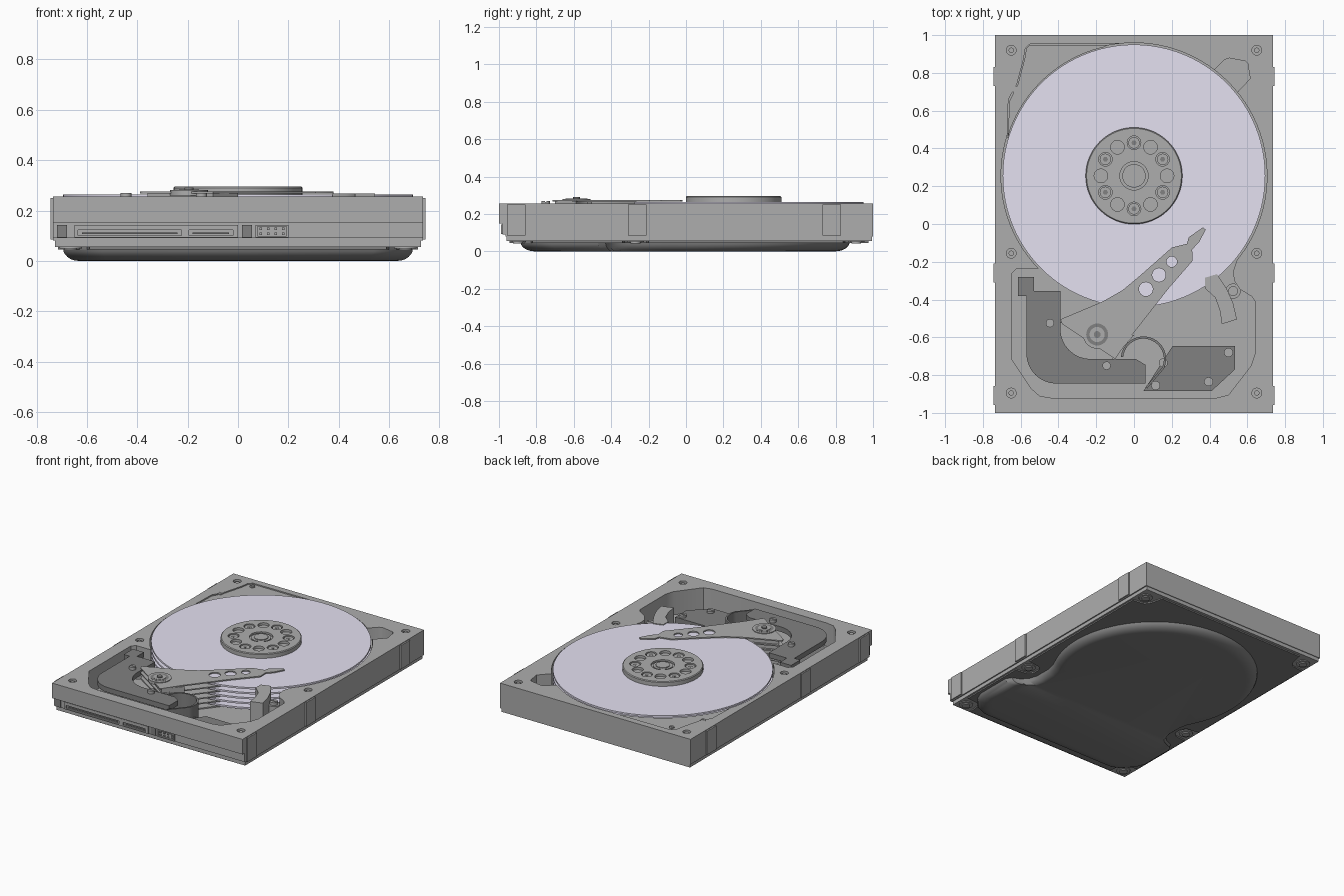
import bpy, bmesh
from math import sin, cos, radians, pi

if "Cube" in bpy.data.objects:
    bpy.data.objects.remove(bpy.data.objects["Cube"])


def material(name, r, g, b):
    m = bpy.data.materials.new(name)
    m.diffuse_color = (r, g, b, 1)
    m.use_nodes = True
    m.node_tree.nodes["Principled BSDF"].inputs["Base Color"].default_value = m.diffuse_color
    return m


LAVENDER = material("platter_lavender", 0.78, 0.75, 0.88)
DARK = material("dark_grey", 0.22, 0.22, 0.22)
MID = material("mid_grey", 0.42, 0.42, 0.42)


def loft(name, rings, mat=MID):
    """Closed solid through a list of rings with equal point counts."""
    bm = bmesh.new()
    vs = [[bm.verts.new(p) for p in ring] for ring in rings]
    n = len(vs[0])
    for a, b in zip(vs, vs[1:]):
        for i in range(n):
            bm.faces.new((a[i], a[(i + 1) % n], b[(i + 1) % n], b[i]))
    bm.faces.new(vs[0][::-1])
    bm.faces.new(vs[-1])
    bmesh.ops.recalc_face_normals(bm, faces=bm.faces)
    me = bpy.data.meshes.new(name)
    bm.to_mesh(me)
    bm.free()
    ob = bpy.data.objects.new(name, me)
    bpy.context.collection.objects.link(ob)
    if mat:
        me.materials.append(mat)
    return ob


def prism(name, pts, z0, z1, mat=MID):
    return loft(name, [[(x, y, z) for x, y in pts] for z in (z0, z1)], mat)


def arc(cx, cy, r, a0, a1, n):
    return [(cx + r * cos(radians(a0 + (a1 - a0) * i / n)),
             cy + r * sin(radians(a0 + (a1 - a0) * i / n))) for i in range(n + 1)]


def cyl(name, x, y, r, z0, z1, mat=MID, n=24):
    return prism(name, arc(x, y, r, 0, 360, n)[:-1], z0, z1, mat)


def box(name, x0, x1, y0, y1, z0, z1, mat=MID):
    return prism(name, [(x0, y0), (x1, y0), (x1, y1), (x0, y1)], z0, z1, mat)


def cut(ob, *cutters):
    for c in cutters:
        m = ob.modifiers.new("cut", 'BOOLEAN')
        m.operation, m.solver, m.object = 'DIFFERENCE', 'EXACT', c
        bpy.context.view_layer.objects.active = ob
        bpy.ops.object.modifier_apply(modifier=m.name)
        bpy.data.objects.remove(c)


def mirror(pts):
    return pts + [(-x, y) for x, y in reversed(pts) if abs(x) > 1e-4]


def screw(name, x, y, r, z0, z1, mat=MID):
    s = cyl(name, x, y, r, z0, z1, mat, 20)
    cut(s, box("slot", x - r * 1.2, x + r * 1.2, y - r * .15, y + r * .15, z1 - .005, z1 + .02))
    return s


CY = 0.255          # spindle centre
TOP = 0.255         # rim of the casting

# cast body with platter bowl, actuator bay and two corner pockets
body = box("body_casting", -.735, .735, -1, 1, .08, TOP)
bay = [(-.5, 0), (-.5, -.235), (-.62, -.235), (-.645, -.26), (-.645, -.72), (-.545, -.87),
       (-.5, -.91), (-.44, -.92), (.44, -.92), (.5, -.905), (.62, -.75), (.64, -.69),
       (.64, -.41), (.625, -.385), (.56, -.345), (.53, -.3), (.525, -.25), (.545, -.19), (.4, 0)]
left_edge = [(-.672, .44), (-.665, .66), (-.62, .74), (-.585, .87), (-.575, .93), (-.55, .953)]
cut(body,
    cyl("bowl", 0, CY, .704, .093, .5, n=96),
    prism("bay", bay, .093, .5),
    prism("left_pocket", left_edge + [(0, .955), (0, .5)], .15, .5),
    prism("right_pocket", [(.4, .79), (.43, .82), (.48, .87), (.505, .878), (.59, .862),
                           (.602, .85), (.615, .77), (.54, .69), (.4, .6)], .17, .5),
    box("front_step", -1, 1, -1.2, -.98, 0, .15),
    box("front_lower_step", -1, 1, -1.2, -.965, 0, .09))

# rim screw holes and side mounting pads
for s in (-1, 1):
    for y in (.92, -.155, -.895):
        cut(body, cyl("hole", s * .65, y, .026, .22, .3))
        cyl("rim_hole_pin", s * .65, y, .014, .215, .247)
    for y in (.78, -.26, -.907):
        box("side_pad", *sorted((s * .73, s * .745)), y - .05, y + .05, .085, .25)

# lower flange, with the stepped front edge
box("base_flange", -.727, .727, -.96, .995, .055, .08)

# bottom cover plate, notched round its six screws
plate = mirror([(0, .975), (.58, .975), (.6, .89), (.63, .85), (.715, .84), (.715, -.2), (.63, -.21),
                (.6, -.24), (.6, -.3), (.63, -.33), (.715, -.34), (.715, -.82), (.63, -.83),
                (.6, -.86), (.59, -.945), (0, -.945)])
prism("bottom_cover_plate", plate, .046, .056, DARK)
for s in (-1, 1):
    for y in (.91, -.27, -.9):
        cyl("cover_screw_seat", s * .665, y, .045, .05, .06)
        cyl("cover_screw", s * .665, y, .026, .043, .052)

# bulged bottom cover following the platter bowl
bulge = mirror(arc(0, .21, .665, 90, -24, 28) +
               [(.575, -.13), (.56, -.2), (.56, -.31), (.58, -.37), (.62, -.41), (.67, -.43),
                (.695, -.47), (.695, -.72), (.67, -.78), (.6, -.86), (.54, -.885), (0, -.885)])
rings = []
for i in range(7):
    t = i / 6 * pi / 2
    k = 1 - .09 * (1 - cos(t))
    rings.append([(x * k, y * k, .05 * (1 - sin(t))) for x, y in bulge])
loft("bottom_cover_bulge", rings, DARK)

# platter stack and spindle
for k in range(5):
    z = .263 - .035 * k
    cyl("platter", 0, CY, .695, z - .012, z, LAVENDER, 96)
cyl("spindle", 0, CY, .2, .09, .265, n=48)

# clamp hub with alternating holes and screws
hub = loft("clamp_hub", [[(x, y, z) for x, y in arc(0, CY, r, 0, 360, 64)[:-1]]
                         for r, z in ((.256, .263), (.256, .29), (.251, .295))])
for k in range(12):
    a = radians(30 * k)
    x, y = .175 * cos(a), CY + .175 * sin(a)
    cut(hub, cyl("hole", x, y, .036, .278, .32))
    if k % 2:
        cyl("clamp_screw", x, y, .03, .275, .29)
        cyl("clamp_screw_socket", x, y, .014, .28, .2915, DARK, 6)
cut(hub, cyl("centre_hole", 0, CY, .075, .283, .32, n=32))
cyl("hub_cap", 0, CY, .062, .28, .291, n=32)
cyl("hub_centre", 0, CY, .045, .285, .296, n=32)

# corner filter plate beside the platters
outer = [(-.667, .45), (-.66, .65), (-.615, .74), (-.58, .87), (-.57, .93), (-.55, .948), (-.14, .948)]
prism("corner_filter_plate", outer + arc(0, CY, .7, 103, 163, 24), .235, .25)
for x, y in ((-.53, .915), (-.635, .715)):
    screw("filter_plate_screw", x, y, .018, .245, .256)

# actuator arms interleaved with the platters
arm_pts = [(.38, -.03), (.365, -.018), (.29, -.07), (.28, -.105), (.2, -.125), (.03, -.275),
           (-.06, -.35), (-.165, -.41), (-.39, -.505), (-.38, -.53), (-.1, -.715),
           (-.02, -.6), (.18, -.345), (.31, -.195), (.308, -.135), (.345, -.095)]
for k in range(6):
    z = .268 - .035 * k
    arm = prism("actuator_arm", arm_pts, z, z + .008)
    cut(arm, *[cyl("hole", x, y, r, z - .02, z + .03)
               for x, y, r in ((.063, -.345, .037), (.132, -.27, .036), (.2, -.2, .028))])
block = [(-.36, -.51), (-.2, -.44), (-.12, -.445)] + arc(.02, -.45, .14, 180, 262, 10) + [(-.1, -.7)]
prism("actuator_block", block, .093, .27)
for r, z, m in ((.075, .281, MID), (.058, .279, DARK), (.04, .284, MID), (.018, .288, DARK)):
    cyl("pivot_bearing", -.195, -.585, r, .26, z, m, 32) if m is MID else \
        cyl("pivot_recess", -.195, -.585, r, .26, z + .003, m, 32)

# L-shaped magnet plates above and below the voice coil
magnet = ([(-.615, -.28), (-.53, -.28), (-.53, -.355), (-.39, -.355)] +
          arc(-.23, -.555, .16, 180, 270, 8) +
          [(.01, -.715), (.06, -.745), (.06, -.845)] +
          arc(-.41, -.685, .16, 270, 180, 8) + [(-.57, -.38), (-.615, -.38)])
prism("upper_magnet_plate", magnet, .215, .25, DARK)
prism("lower_magnet_plate", magnet, .093, .14, DARK)
for x, y in ((-.445, -.525), (-.145, -.75)):
    screw("magnet_screw", x, y, .022, .24, .27)
for x, y in ((-.57, -.33), (.02, -.8)):
    cyl("magnet_post", x, y, .03, .09, .22)
prism("voice_coil", [(-.37, -.51), (-.1, -.7), (-.2, -.8), (-.4, -.75), (-.5, -.6)], .165, .195)

# flex cable loop and its bracket
loop = arc(.05, -.715, .12, 175, -25, 20)
prism("flex_cable", loop + [(.07, -.87), (.06, -.865)] + arc(.05, -.715, .108, -25, 175, 20),
      .11, .235, DARK)
prism("cable_bracket", [(.205, -.645), (.535, -.645), (.535, -.77), (.41, -.885), (.05, -.885)],
      .093, .14, DARK)
for x, y in ((.5, -.68), (.395, -.835), (.115, -.855), (.155, -.735)):
    screw("bracket_screw", x, y, .024, .135, .155)

# head parking ramp
prism("parking_ramp", [(.375, -.285), (.44, -.265), (.49, -.34), (.525, -.42), (.545, -.505),
                       (.465, -.53), (.455, -.46), (.43, -.39), (.375, -.34)], .093, .268)
cyl("ramp_boss", .525, -.355, .04, .093, .2)
screw("ramp_screw", .525, -.355, .026, .195, .22)

# front connector housing with two slots and contact tongues
conn = box("connector_housing", -.65, 0, -.99, -.95, .093, .143)
for x0, x1 in ((-.635, -.225), (-.195, -.02)):
    cut(conn, box("slot", x0, x1, -1.1, -.962, .1, .122))
    box("connector_tongue", x0 + .015, x1 - .015, -.987, -.955, .106, .113, DARK)
for x in (-.7, .035):
    box("connector_key", x - .02, x + .02, -.987, -.95, .093, .143, DARK)
jumper = box("jumper_block", .07, .2, -.99, -.95, .093, .143)
cut(jumper, box("slot", .078, .192, -1.1, -.968, .099, .137))
for i in range(4):
    for z in (.108, .128):
        x = .09 + .03 * i
        box("jumper_pin", x - .005, x + .005, -.988, -.96, z - .005, z + .005)

# smooth round parts, keep hard edges
bpy.ops.object.select_all(action='SELECT')
bpy.context.view_layer.objects.active = body
bpy.ops.object.shade_smooth_by_angle(angle=radians(30))
